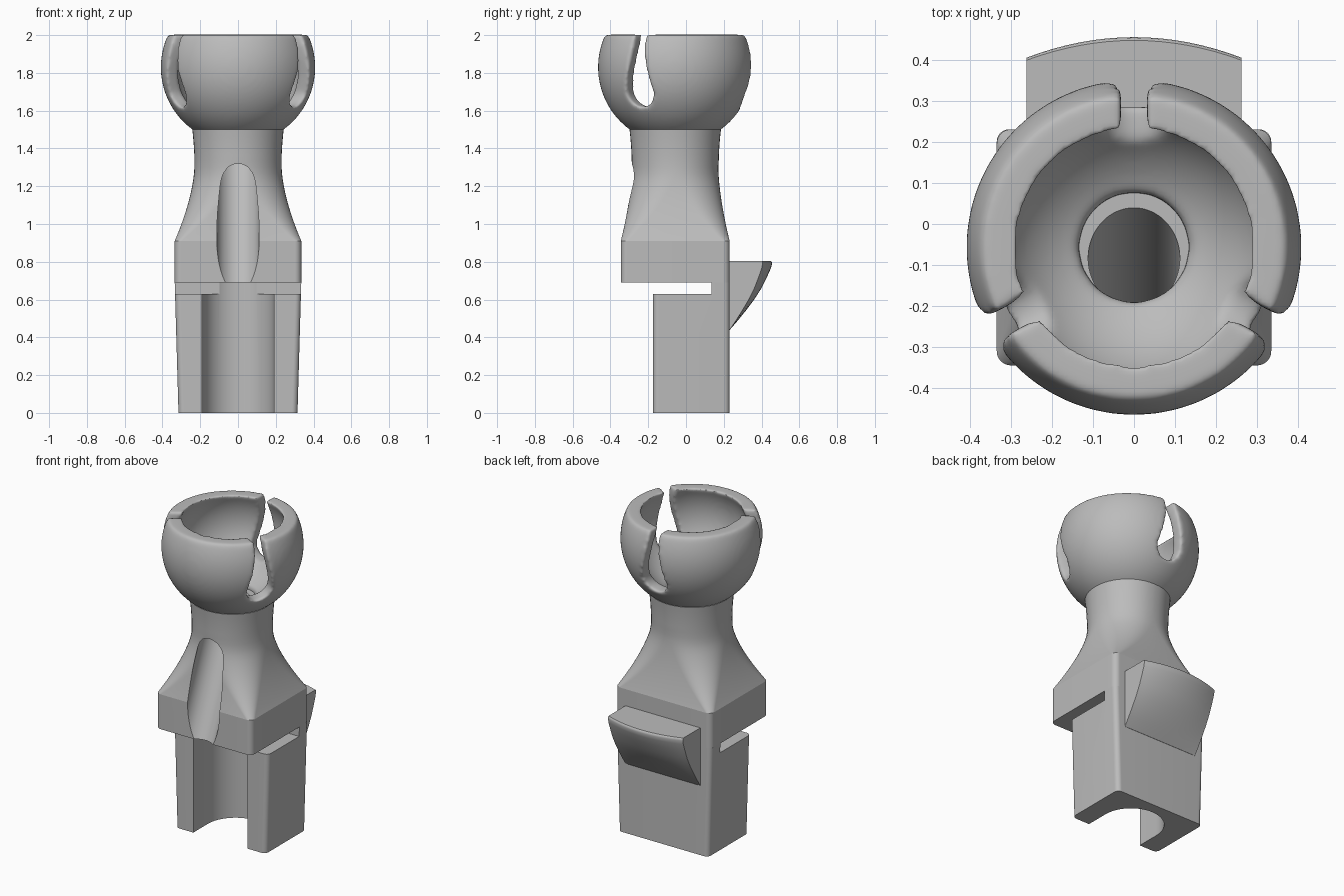
import bpy, bmesh, math
from mathutils import Vector

if "Cube" in bpy.data.objects:
    bpy.data.objects.remove(bpy.data.objects["Cube"], do_unlink=True)

CY = -0.057          # shared axis of neck and cup
TAU = math.tau

grey = bpy.data.materials.new("plain grey")
grey.use_nodes = True
grey.diffuse_color = (0.5, 0.5, 0.5, 1)
grey.node_tree.nodes["Principled BSDF"].inputs["Base Color"].default_value = (0.5, 0.5, 0.5, 1)


def loft(name, rings, wrap=False):
    """Skin equal-sized rings; cap both ends, or wrap last to first."""
    bm = bmesh.new()
    rows = [[bm.verts.new(p) for p in ring] for ring in rings]
    n = len(rows[0])
    pairs = list(zip(rows, rows[1:]))
    if wrap:
        pairs.append((rows[-1], rows[0]))
    else:
        bm.faces.new(rows[0][::-1])
        bm.faces.new(rows[-1])
    for a, b in pairs:
        for i in range(n):
            j = (i + 1) % n
            bm.faces.new((a[i], a[j], b[j], b[i]))
    bmesh.ops.recalc_face_normals(bm, faces=bm.faces)
    mesh = bpy.data.meshes.new(name)
    bm.to_mesh(mesh)
    bm.free()
    mesh.materials.append(grey)
    obj = bpy.data.objects.new(name, mesh)
    bpy.context.collection.objects.link(obj)
    return obj


def circle(r, z, y=CY, n=96):
    return [(r * math.cos(TAU * i / n), y + r * math.sin(TAU * i / n), z) for i in range(n)]


def rounded_rect(hx, hy, r, z, y=CY, n=12):
    r = min(r, 0.97 * min(hx, hy))
    pts = []
    for k, (sx, sy) in enumerate(((1, 1), (-1, 1), (-1, -1), (1, -1))):
        for j in range(n + 1):
            a = (k + j / n) * math.pi / 2
            pts.append((sx * (hx - r) + r * math.cos(a), y + sy * (hy - r) + r * math.sin(a), z))
    return pts


def box(name, x, y0, y1, z0, z1):
    return loft(name, [[(-x, y0, z), (x, y0, z), (x, y1, z), (-x, y1, z)] for z in (z0, z1)])


def activate(obj):
    bpy.ops.object.select_all(action='DESELECT')
    obj.select_set(True)
    bpy.context.view_layer.objects.active = obj


def cut(obj, cutter):
    mod = obj.modifiers.new("cut", 'BOOLEAN')
    mod.operation, mod.solver, mod.object = 'DIFFERENCE', 'EXACT', cutter
    activate(obj)
    bpy.ops.object.modifier_apply(modifier=mod.name)
    bpy.data.objects.remove(cutter, do_unlink=True)


def smooth(obj, degrees):
    activate(obj)
    bpy.ops.object.shade_smooth_by_angle(angle=math.radians(degrees))


# Upper body: square block flowing into a round neck
rings = [rounded_rect(0.335, 0.288, 0.035, 0.69)]
for i in range(13):
    t = i / 12
    s = (1 - t) ** 1.6
    rings.append(rounded_rect(0.231 + 0.104 * s, 0.228 + 0.06 * s, 0.035 + 0.195 * (1 - s), 0.91 + 0.39 * t))
for i in range(1, 7):
    u = i / 6
    r = 0.23 + 0.012 * u * u
    rings.append(rounded_rect(r, r, r, 1.3 + 0.2 * u))
body = loft("neck_and_block", rings)

# Slanted bore running from the neck top out through the front
top, low = Vector((0, -0.083, 1.5)), Vector((0, -0.44, 0.7))
axis = (top - low).normalized()
side = Vector((1, 0, 0))
up = axis.cross(side)
bore = loft("bore_cutter", [
    [tuple(c + 0.112 * (math.cos(TAU * i / 64) * side + math.sin(TAU * i / 64) * up)) for i in range(64)]
    for c in (low - axis * 0.25, top + axis * 0.2)])
cut(body, bore)
smooth(body, 12)

# Lower block with side slots and a U-shaped channel
lower = loft("lower_block", [
    rounded_rect(0.315, 0.203, 0.03, 0, y=0.028),
    rounded_rect(0.335, 0.203, 0.03, 0.69, y=0.028)])
cut(lower, box("slot_cutter", 0.5, -0.5, 0.135, 0.63, 0.8))
channel = [(0.19 * math.cos(math.pi * i / 24), -0.027 + 0.19 * math.sin(math.pi * i / 24)) for i in range(25)]
channel = [(0.19, -0.5)] + channel + [(-0.19, -0.5)]
cut(lower, loft("channel_cutter", [[(x, y, z) for x, y in channel] for z in (-0.1, 0.8)]))
smooth(lower, 12)

# Thumb tab on the back, bowed outward
rings = []
for z, f in ((0.44, 0.01), (0.49, 0.2), (0.54, 0.38), (0.6, 0.58), (0.66, 0.75),
             (0.72, 0.88), (0.765, 0.97), (0.79, 1), (0.8, 0.99), (0.805, 0.965)):
    ring = [(0.262, 0.2, z)]
    for i in range(17):
        x = 1 - i / 8
        ring.append((0.262 * x, 0.23 + f * (0.226 - 0.05 * x * x), z))
    rings.append(ring + [(-0.262, 0.2, z)])
smooth(loft("thumb_tab", rings), 40)

# Ball socket: spherical shell, open on top, with a hole in its floor
ZC, OUTER, INNER, TOP, HOLE = 1.83, 0.409, 0.333, 2.002, 0.133


def shell(radius, z0, z1, n=24):
    zs = [z0 + (z1 - z0) * i / n for i in range(n + 1)]
    return [(math.sqrt(radius ** 2 - (z - ZC) ** 2), z) for z in zs]


floor = ZC - math.sqrt(INNER ** 2 - HOLE ** 2)
profile = shell(OUTER, 1.475, TOP) + shell(INNER, TOP, floor) + [(HOLE, 1.475)]
cup = loft("socket_cup", [circle(r, z) for r, z in profile], wrap=True)

# Three teardrop slots split the cup into petals
half = [(0.078 * math.sin(math.pi * i / 20), 1.7 - 0.078 * math.cos(math.pi * i / 20)) for i in range(11)]
half += [(0.063, 1.78), (0.042, 1.87), (0.031, 1.94), (0.03, 2.2)]
outline = half + [(-x, z) for x, z in half[:0:-1]]
for k in range(3):
    a = math.pi / 2 + k * TAU / 3
    c, s = math.cos(a), math.sin(a)
    cut(cup, loft("petal_cutter", [
        [(r * c - w * s, CY + r * s + w * c, z) for w, z in outline] for r in (0.1, 0.6)]))

# Soften all petal edges
activate(cup)
remesh = cup.modifiers.new("remesh", 'REMESH')
remesh.mode, remesh.voxel_size = 'VOXEL', 0.011
soften = cup.modifiers.new("soften", 'SMOOTH')
soften.factor, soften.iterations = 0.5, 16
for name in ("remesh", "soften"):
    bpy.ops.object.modifier_apply(modifier=name)
smooth(cup, 60)
